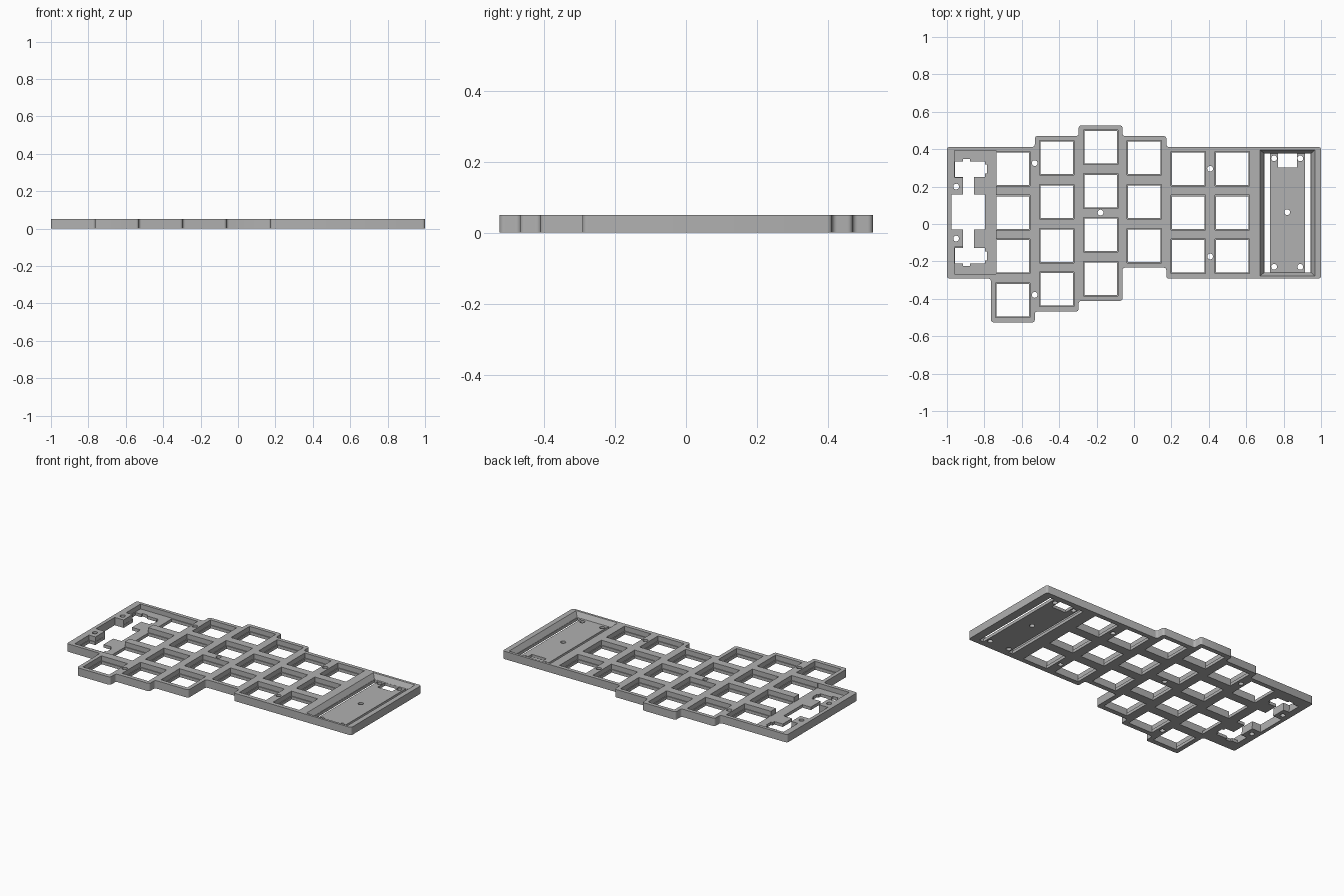
import bpy, bmesh, math

if "Cube" in bpy.data.objects:
    bpy.data.objects.remove(bpy.data.objects["Cube"], do_unlink=True)

U = 0.2345          # key pitch
TOP, FLOOR = 0.05, 0.019
LOW, HIGH = -0.02, 0.07

grey = bpy.data.materials.new("plate_grey")
grey.use_nodes = True
colour = (0.44, 0.44, 0.44, 1)
grey.diffuse_color = colour
grey.node_tree.nodes["Principled BSDF"].inputs["Base Color"].default_value = colour


def prism(name, points, z0, z1, radius=0):
    """Extrude a flat outline from z0 to z1, with optional rounded corners."""
    bm = bmesh.new()
    face = bm.faces.new([bm.verts.new((x, y, z0)) for x, y in points])
    if radius:
        bmesh.ops.bevel(bm, geom=bm.verts[:], offset=radius, segments=4,
                        profile=0.5, affect='VERTICES')
    out = bmesh.ops.extrude_face_region(bm, geom=bm.faces[:])
    moved = [g for g in out["geom"] if isinstance(g, bmesh.types.BMVert)]
    bmesh.ops.translate(bm, vec=(0, 0, z1 - z0), verts=moved)
    bmesh.ops.recalc_face_normals(bm, faces=bm.faces[:])
    mesh = bpy.data.meshes.new(name)
    bm.to_mesh(mesh)
    bm.free()
    ob = bpy.data.objects.new(name, mesh)
    bpy.context.scene.collection.objects.link(ob)
    return ob


cutters = []


def cut(points, z0=LOW, z1=HIGH):
    ob = prism("cutter", points, z0, z1)
    ob.hide_render = True
    cutters.append(ob)
    return ob


def rect(x0, x1, y0, y1):
    return [(x0, y0), (x1, y0), (x1, y1), (x0, y1)]


def square(x, y, size):
    h = size / 2
    return rect(x - h, x + h, y - h, y + h)


def circle(x, y, r, n=20):
    return [(x + r * math.cos(2 * math.pi * i / n),
             y + r * math.sin(2 * math.pi * i / n)) for i in range(n)]


# Staggered columns: top edge and number of keys
X0 = -0.765
columns = [(0.412, 4), (0.47, 4), (0.527, 4), (0.47, 3), (0.412, 3), (0.412, 3)]

# Outer outline follows the column steps
upper, lower = [(-1, 0.412)], [(-1, -0.292), (X0, -0.292)]
for i, (top, count) in enumerate(columns[:4]):
    xa, xb = X0 + i * U, X0 + (i + 1) * U
    if i:
        upper += [(xa, columns[i - 1][0]), (xa, top)]
    lower += [(xa, top - count * U), (xb, top - count * U)]
edge = X0 + 4 * U
upper += [(edge, 0.47), (edge, 0.412), (1, 0.412)]
lower += [(edge, -0.292), (1, -0.292)]
plate = prism("key_plate", lower + upper[::-1], 0, TOP, 0.014)

# Key openings with a shallow ledge
for i, (top, count) in enumerate(columns):
    for j in range(count):
        x, y = X0 + (i + 0.5) * U, top - (j + 0.5) * U + 0.001
        cut(square(x, y, 0.174))
        cut(square(x, y, 0.185), FLOOR, HIGH)

# Left recess, leaving two screw posts standing
l, p, r = -0.96, -0.915, -0.739
cut([(r, 0.392), (l, 0.392), (l, 0.248), (p, 0.248), (p, 0.157), (l, 0.157),
     (l, -0.03), (p, -0.03), (p, -0.124), (l, -0.124), (l, -0.268), (r, -0.268)],
    FLOOR, HIGH)

# Openings through the left recess
cut(rect(-0.977, -0.797, -0.03, 0.158))
cut(rect(-0.914, -0.856, -0.18, 0.28))
for mid, side in ((0.293, 1), (-0.17, -1)):
    cut(rect(-0.956, -0.797, mid - 0.042, mid + 0.042))
    cut(rect(-0.8, -0.785, mid - 0.024, mid + 0.024))
    cut(rect(-0.914, -0.876, *sorted((mid, mid + side * 0.054))))

# Right tray with sloping sides
tray = cut(rect(0.674, 0.968, -0.278, 0.396), FLOOR, TOP + 0.001)
for v in tray.data.vertices:
    if v.co.z < 0.03:
        v.co.x += math.copysign(0.021, 0.821 - v.co.x)
        v.co.y += math.copysign(0.018, 0.059 - v.co.y)

# Long slots and connector notch in the tray floor
cut(rect(0.697, 0.727, -0.258, 0.376))
cut(rect(0.915, 0.945, -0.258, 0.376))
cut(rect(0.77, 0.872, 0.302, 0.377))

# Screw holes
holes = [(-0.951, 0.2), (-0.951, -0.078), (-0.531, 0.325), (-0.531, -0.379),
         (-0.179, 0.061), (0.407, 0.295), (0.407, -0.174), (0.819, 0.063)]
holes += [(x, y) for x in (0.749, 0.889) for y in (0.351, -0.229)]
for x, y in holes:
    cut(circle(x, y, 0.0155))

# Subtract all cutters, bake the result and remove the helpers
group = bpy.data.collections.new("cutters")
for ob in cutters:
    group.objects.link(ob)
mod = plate.modifiers.new("openings", 'BOOLEAN')
mod.operation = 'DIFFERENCE'
mod.operand_type = 'COLLECTION'
mod.collection = group
mod.solver = 'EXACT'
mod.use_self = True
bpy.context.view_layer.update()
graph = bpy.context.evaluated_depsgraph_get()
baked = bpy.data.meshes.new_from_object(plate.evaluated_get(graph))
plate.modifiers.clear()
plate.data = baked
for ob in cutters:
    bpy.data.objects.remove(ob, do_unlink=True)
bpy.data.collections.remove(group)

plate.data.materials.clear()
plate.data.materials.append(grey)
bpy.ops.object.select_all(action='DESELECT')
plate.select_set(True)
bpy.context.view_layer.objects.active = plate
bpy.ops.object.shade_smooth_by_angle(angle=math.radians(30))
